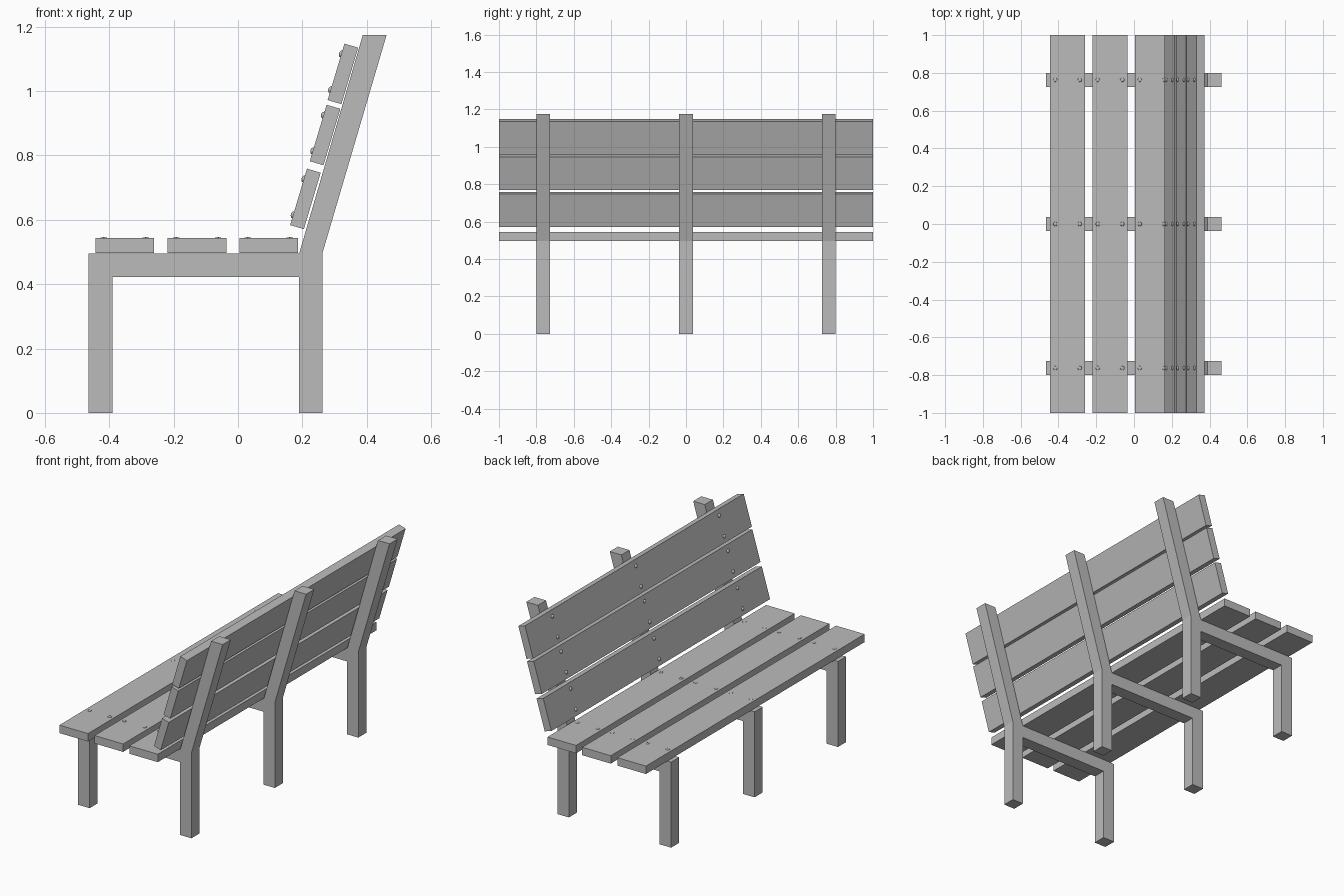
import bpy, bmesh, math
from mathutils import Matrix, Vector

cube = bpy.data.objects.get("Cube")
if cube:
    bpy.data.objects.remove(cube, do_unlink=True)

# One plain grey for the whole bench
grey = bpy.data.materials.new("plain grey")
grey.use_nodes = True
colour = (0.5, 0.5, 0.5, 1)
grey.diffuse_color = colour
grey.node_tree.nodes["Principled BSDF"].inputs["Base Color"].default_value = colour


def finish(bm, name, matrix=Matrix()):
    bmesh.ops.recalc_face_normals(bm, faces=bm.faces)
    mesh = bpy.data.meshes.new(name)
    bm.to_mesh(mesh)
    bm.free()
    mesh.materials.append(grey)
    obj = bpy.data.objects.new(name, mesh)
    obj.matrix_world = matrix
    bpy.context.collection.objects.link(obj)
    return obj


def extrude_profile(name, profile, y, width):
    bm = bmesh.new()
    face = bm.faces.new([bm.verts.new((x, y - width / 2, z)) for x, z in profile])
    moved = bmesh.ops.extrude_face_region(bm, geom=[face])["geom"]
    verts = [v for v in moved if isinstance(v, bmesh.types.BMVert)]
    bmesh.ops.translate(bm, verts=verts, vec=(0, width, 0))
    return finish(bm, name)


def plank(name, matrix, width, thickness):
    bm = bmesh.new()
    bmesh.ops.create_cube(bm, size=1, matrix=Matrix.Diagonal((width, 2, thickness, 1)))
    return finish(bm, name, matrix)


def bolts(name, matrix, offset, surface, height):
    # Two low domed heads at every frame, on the plank's upper side
    bm = bmesh.new()
    for y in frame_ys:
        for x in (-offset, offset):
            place = Matrix.Translation((x, y, surface))
            bmesh.ops.create_uvsphere(bm, u_segments=12, v_segments=6, radius=1,
                                      matrix=place @ Matrix.Diagonal((0.011, 0.011, height, 1)))
    obj = finish(bm, name, matrix)
    for poly in obj.data.polygons:
        poly.use_smooth = True


# Frames: front leg, seat beam, rear leg and leaning back post in one outline
frame_ys = (-0.763, 0, 0.763)
outline = [(-0.465, 0), (-0.39, 0), (-0.39, 0.422), (0.19, 0.422), (0.19, 0),
           (0.262, 0), (0.262, 0.495), (0.462, 1.175), (0.388, 1.175),
           (0.19, 0.495), (-0.465, 0.495)]
for side, y in zip(("right", "middle", "left"), frame_ys):
    extrude_profile("frame_" + side, outline, y, 0.074)

# Seat planks
for i, x in enumerate((-0.352, -0.127, 0.0955)):
    place = Matrix.Translation((x, 0, 0.52))
    plank(f"seat_plank_{i + 1}", place, 0.183, 0.046)
    bolts(f"seat_bolts_{i + 1}", place, 0.065, 0.023, 0.003)

# Back planks, tilted to lie along the posts
tilt = Matrix.Rotation(-math.radians(90 - 16.6), 4, "Y")
for i, (x, z) in enumerate(((0.2095, 0.665), (0.2705, 0.8635), (0.326, 1.0535))):
    place = Matrix.Translation(Vector((x, 0, z))) @ tilt
    plank(f"back_plank_{i + 1}", place, 0.183, 0.0445)
    bolts(f"back_bolts_{i + 1}", place, 0.058, 0.022, 0.008)
